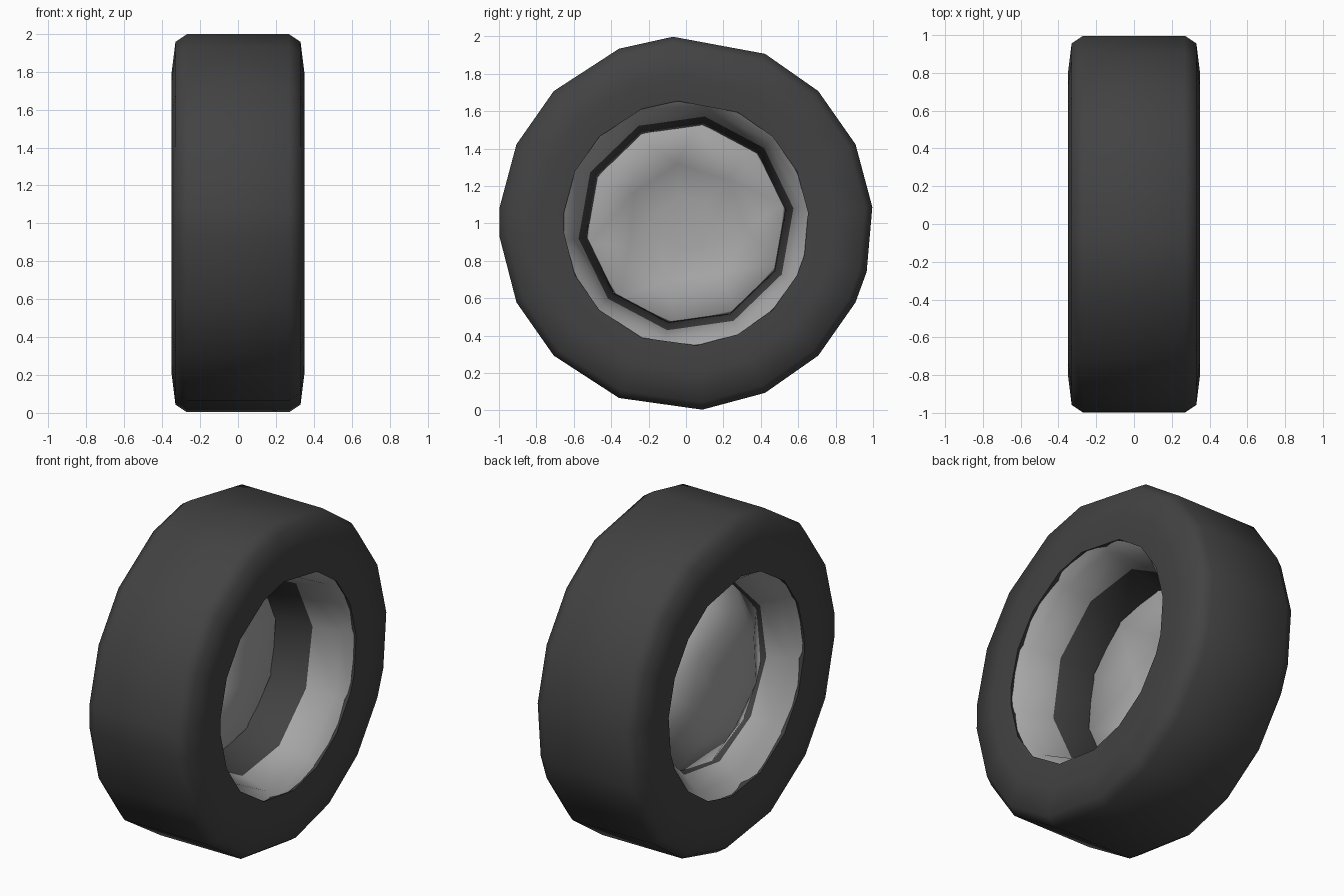
import bpy, bmesh, math

if "Cube" in bpy.data.objects:
    bpy.data.objects.remove(bpy.data.objects["Cube"])

def material(name, v):
    m = bpy.data.materials.new(name)
    m.diffuse_color = (v, v, v, 1)
    m.use_nodes = True
    m.node_tree.nodes["Principled BSDF"].inputs["Base Color"].default_value = m.diffuse_color
    return m

rubber = material("dark rubber", 0.055)
metal = material("grey metal", 0.38)

def even(n, start):
    return [start + 360 * i / n for i in range(n)]

def ring(bm, x, r, angles):
    return [bm.verts.new((x, r * math.cos(math.radians(a)),
                          1 + r * math.sin(math.radians(a)))) for a in angles]

def finish(name, bm, mats, smooth):
    me = bpy.data.meshes.new(name)
    bm.to_mesh(me)
    bm.free()
    for m in mats:
        me.materials.append(m)
    ob = bpy.data.objects.new(name, me)
    bpy.context.collection.objects.link(ob)
    bpy.context.view_layer.objects.active = ob
    for o in bpy.context.selected_objects:
        o.select_set(False)
    ob.select_set(True)
    bpy.ops.object.shade_smooth_by_angle(angle=math.radians(smooth))
    return ob

def lathe(name, profile, angles, mats, smooth, closed=False, rule=None):
    bm = bmesh.new()
    rings = [ring(bm, x, r, angles) for x, r in profile]
    n = len(angles)
    for k in range(len(rings) if closed else len(rings) - 1):
        a, b = rings[k], rings[(k + 1) % len(rings)]
        for i in range(n):
            j = (i + 1) % n
            f = bm.faces.new((a[i], a[j], b[j], b[i]))
            if rule:
                f.material_index = rule(f.calc_center_median().x)
    bmesh.ops.recalc_face_normals(bm, faces=bm.faces)
    return finish(name, bm, mats, smooth)

# Tire: closed, slightly irregular low-poly ring
tire_angles = [5, 25, 45, 65, 94, 111, 135, 155, 175, 184, 205, 225,
               249, 275, 295, 315, 335, 345]
half = [(0.27, 1.0), (0.33, 0.96), (0.35, 0.80), (0.34, 0.655), (0.31, 0.67)]
tire_profile = half + [(-x, r) for x, r in reversed(half)]
lathe("tire", tire_profile, tire_angles, [rubber], 60, closed=True)

# Rim barrel: grey flared lips, dark band in the middle, closed behind
rim = [(0.325, 0.685), (0.27, 0.625), (0.10, 0.58), (-0.11, 0.535),
       (-0.16, 0.55), (-0.26, 0.625), (-0.325, 0.685), (-0.2, 0.70), (0.2, 0.70)]
lathe("rim_barrel", rim, even(10, 8), [metal, rubber], 50, closed=True,
      rule=lambda x: 1 if -0.15 < x < 0.08 else 0)

# Hub dish: ten-sided edge stepping to a seven-sided cap, hollow from +x
bm = bmesh.new()
outer = ring(bm, -0.12, 0.54, even(10, 12))
mid = ring(bm, -0.25, 0.325, even(7, 98))
inner = ring(bm, -0.275, 0.15, even(7, 98))
for loop in (outer, mid, inner):
    for i in range(len(loop)):
        bm.edges.new((loop[i], loop[(i + 1) % len(loop)]))
def edges(*loops):
    vs = [set(l) for l in loops]
    return [e for e in bm.edges if any(e.verts[0] in s and e.verts[1] in s for s in vs)]
e1, e2 = edges(outer, mid), edges(mid, inner)
bmesh.ops.bridge_loops(bm, edges=e1)
bmesh.ops.bridge_loops(bm, edges=e2)
bm.faces.new(inner)
bmesh.ops.recalc_face_normals(bm, faces=bm.faces)
hub = finish("hub_dish", bm, [metal], 50)
mod = hub.modifiers.new("thickness", 'SOLIDIFY')
mod.thickness = 0.02
mod.offset = 0
